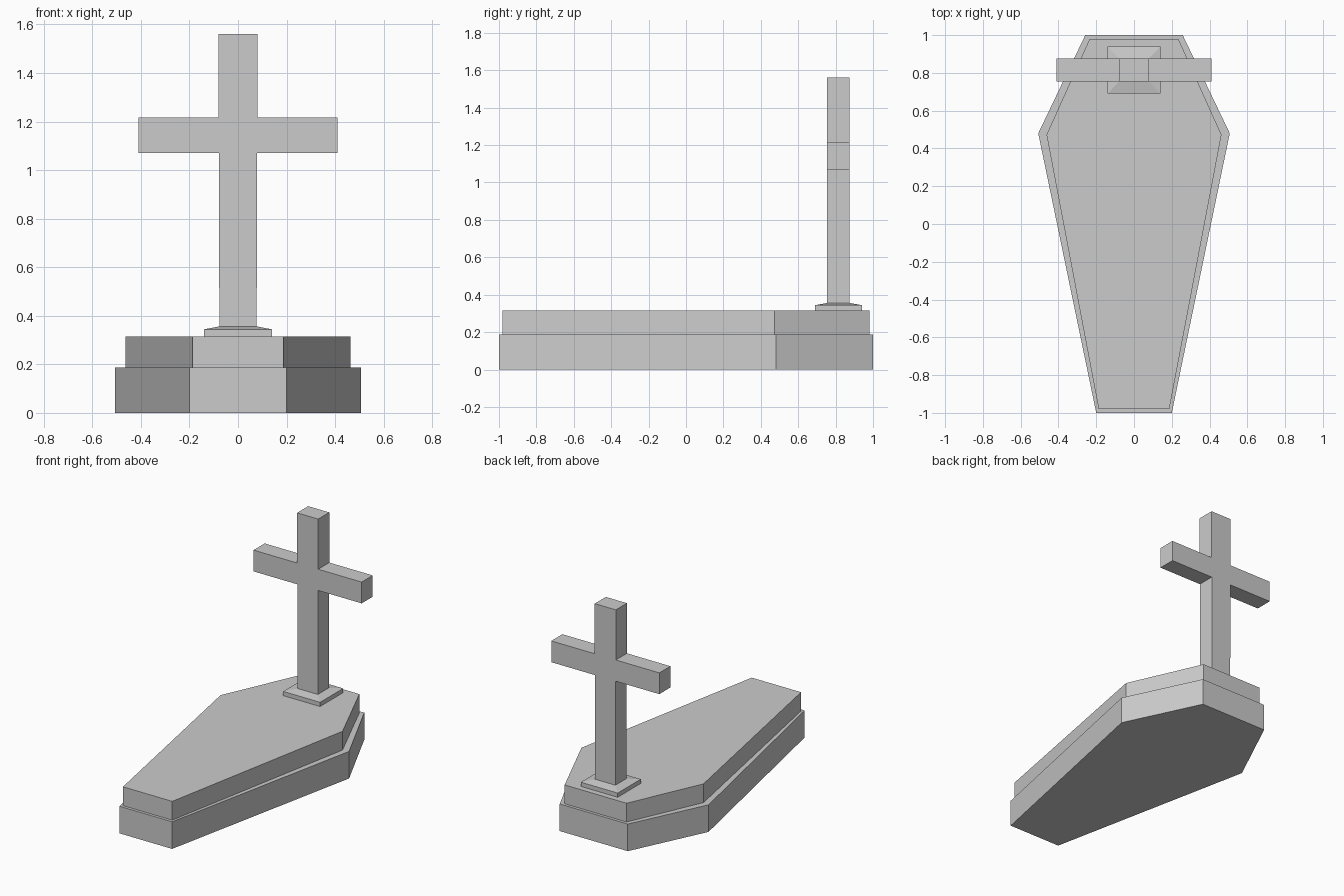
import bpy, bmesh
from mathutils import Vector

if "Cube" in bpy.data.objects:
    bpy.data.objects.remove(bpy.data.objects["Cube"])


def loft(name, rings):
    """Closed solid from a stack of matching point rings."""
    bm = bmesh.new()
    loops = [[bm.verts.new(p) for p in ring] for ring in rings]
    n = len(loops[0])
    for a, b in zip(loops, loops[1:]):
        for i in range(n):
            j = (i + 1) % n
            bm.faces.new((a[i], a[j], b[j], b[i]))
    bm.faces.new(loops[0][::-1])
    bm.faces.new(loops[-1])
    bmesh.ops.recalc_face_normals(bm, faces=bm.faces)
    mesh = bpy.data.meshes.new(name)
    bm.to_mesh(mesh)
    bm.free()
    ob = bpy.data.objects.new(name, mesh)
    bpy.context.collection.objects.link(ob)
    return ob


def mirrored(half):
    """Full outline from its right-hand half."""
    return half + [(-x, y) for x, y in reversed(half)]


def slab(name, half, z0, z1):
    pts = mirrored(half)
    return loft(name, [[(x, y, z) for x, y in pts] for z in (z0, z1)])


# Coffin-shaped base and inset upper slab
slab("grave_base", [(0.2, -1), (0.507, 0.48), (0.258, 1)], 0, 0.186)
slab("grave_lid", [(0.187, -0.98), (0.463, 0.472), (0.235, 0.98)], 0.186, 0.315)

# Plinth with a shallow sloped top
CY = 0.815


def rect(hx, hy, z):
    return [(sx * hx, CY + sy * hy, z) for sx, sy in ((-1, -1), (1, -1), (1, 1), (-1, 1))]


loft("cross_plinth", [rect(0.14, 0.125, 0.315), rect(0.14, 0.125, 0.344), rect(0.078, 0.06, 0.356)])

# Upright cross, one profile given thickness along y
profile = mirrored([(0.077, 0.35), (0.078, 1.07), (0.41, 1.07),
                    (0.41, 1.216), (0.08, 1.216), (0.08, 1.56)])
loft("cross", [[(x, y, z) for x, z in profile] for y in (CY - 0.06, CY + 0.06)])
